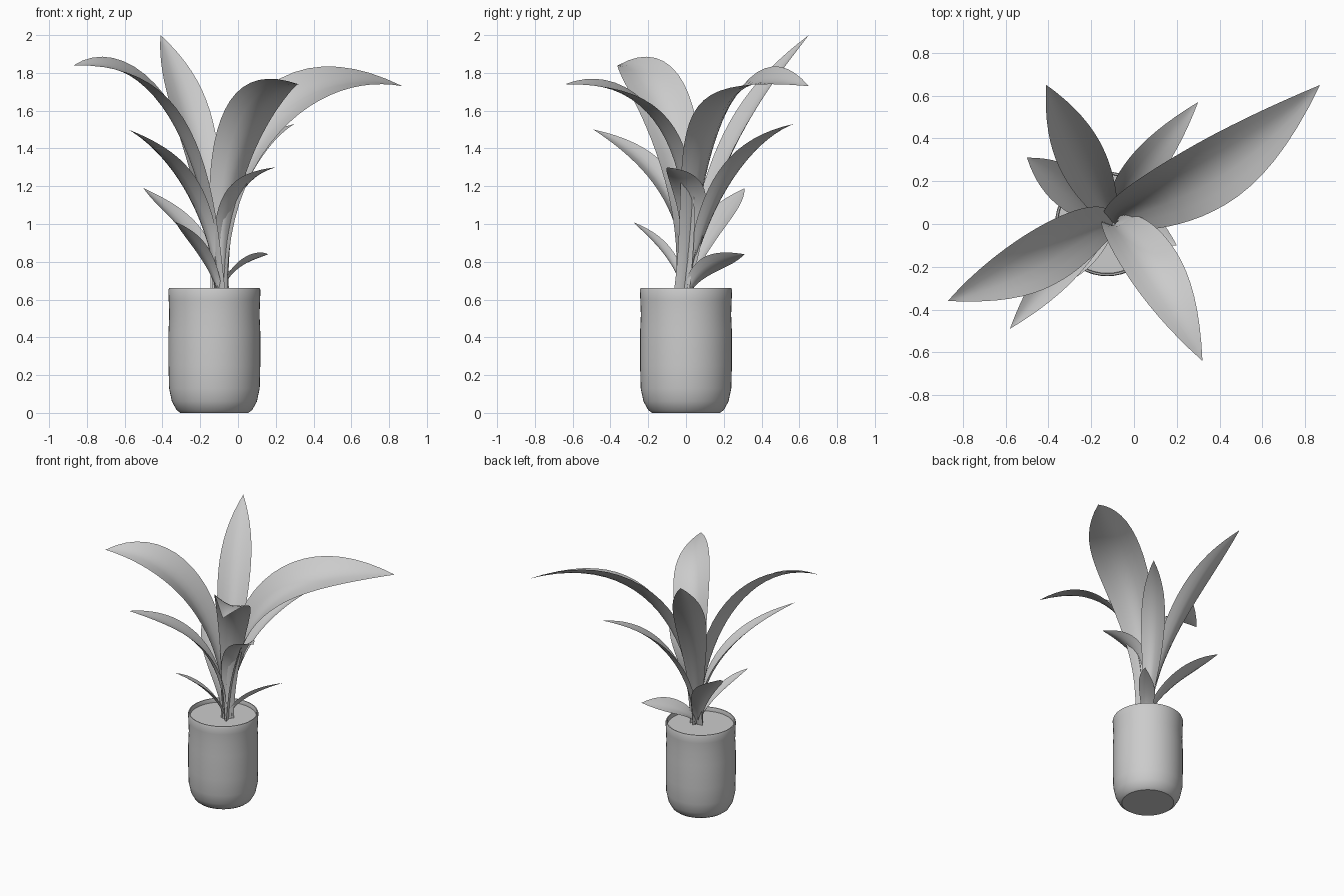
import bpy, bmesh, math
from mathutils import Vector

cube = bpy.data.objects.get("Cube")
if cube:
    bpy.data.objects.remove(cube, do_unlink=True)

GREY = (0.6, 0.6, 0.6, 1)
clay = bpy.data.materials.new("plain grey")
clay.use_nodes = True
clay.diffuse_color = GREY
clay.node_tree.nodes["Principled BSDF"].inputs["Base Color"].default_value = GREY

POT_CENTRE = Vector((-0.125, 0, 0))
ROOT = Vector((-0.09, -0.01, 0))
CROWN = Vector((-0.14, 0.085, 0))
SOIL_Z = 0.63
SIDES = 48
ROWS, HALF_COLS = 22, 3
PEAK = 0.63


def finish(name, bm, angle):
    mesh = bpy.data.meshes.new(name)
    bm.to_mesh(mesh)
    bm.free()
    mesh.materials.append(clay)
    obj = bpy.data.objects.new(name, mesh)
    bpy.context.collection.objects.link(obj)
    bpy.ops.object.select_all(action="DESELECT")
    obj.select_set(True)
    bpy.context.view_layer.objects.active = obj
    bpy.ops.object.shade_smooth_by_angle(angle=math.radians(angle))
    return obj


def ring(bm, r, z):
    turns = [math.tau * i / SIDES for i in range(SIDES)]
    return [bm.verts.new(POT_CENTRE + Vector((r * math.cos(a), r * math.sin(a), z)))
            for a in turns]


def leaf_width(t):
    """Narrow sheath, full blade past the middle, pointed tip."""
    if t < PEAK:
        k = t / PEAK
        return 0.33 + 0.67 * k * k * (3 - 2 * k)
    return 1 - ((t - PEAK) / (1 - PEAK)) ** 2.1


def leaf(name, tip, rise, reach, crest, width, bow=0, roll=0):
    """Channelled blade along a cubic curve from the root to the tip."""
    tip = Vector(tip)
    lean = min(1, (rise - SOIL_Z) / 0.5)
    axis = ROOT.lerp(CROWN, lean)
    out = tip - axis
    out.z = 0
    out.normalize()
    up = Vector((0, 0, 1))
    flat = up.cross(out)
    a = ROOT + out * 0.015 + up * (SOIL_Z - 0.01)
    b = axis + out * 0.03 + up * rise
    c = axis + out * reach + flat * bow * 2 + up * crest

    bm = bmesh.new()
    rows = []
    for i in range(ROWS):
        t = i / ROWS
        s = 1 - t
        p = a * s**3 + b * 3 * s * s * t + c * 3 * s * t * t + tip * t**3
        tangent = ((b - a) * s * s + (c - b) * 2 * s * t + (tip - c) * t * t).normalized()
        # Turn the blade about its own midrib
        lift = tangent.cross(flat).normalized()
        side = flat * math.cos(roll) - lift * math.sin(roll)
        normal = tangent.cross(side).normalized()
        half = width * leaf_width(t)
        cup = half * (0.65 - 0.5 * t)
        row = []
        for j in range(-HALF_COLS, HALF_COLS + 1):
            k = j / HALF_COLS
            row.append(bm.verts.new(p + side * half * k + normal * cup * abs(k) ** 1.5))
        rows.append(row)
    for low, high in zip(rows, rows[1:]):
        for j in range(2 * HALF_COLS):
            bm.faces.new((low[j], low[j + 1], high[j + 1], high[j]))
    point = bm.verts.new(tip)
    for j in range(2 * HALF_COLS):
        bm.faces.new((rows[-1][j], rows[-1][j + 1], point))
    return finish(name, bm, 80)


# Pot with rounded foot and thin rim
pot = bmesh.new()
rings = [ring(pot, r, z) for r, z in [
    (0.18, 0), (0.2, 0.015), (0.225, 0.06), (0.24, 0.13), (0.243, 0.25),
    (0.243, 0.43), (0.239, 0.52), (0.242, 0.6), (0.244, 0.65),
    (0.24, 0.66), (0.233, 0.66), (0.23, 0.65), (0.23, SOIL_Z)]]
for low, high in zip(rings, rings[1:]):
    for i in range(SIDES):
        j = (i + 1) % SIDES
        pot.faces.new((low[i], low[j], high[j], high[i]))
pot.faces.new(rings[0][::-1])
finish("pot", pot, 35)

# Sunken soil disc
soil = bmesh.new()
soil.faces.new(ring(soil, 0.23, SOIL_Z))
finish("soil", soil, 35)

# Large upper leaves: tip, rise, reach, crest height, half width, sideways bow, roll
leaf("upper_leaf_back_left", (0.87, 0.65, 1.73), 1.43, 0.43, 1.88, 0.17, -0.1, -0.4)
leaf("upper_leaf_front_right", (-0.87, -0.36, 1.84), 1.27, 0.34, 1.92, 0.145, 0.04, 0.4)
leaf("upper_leaf_back_right", (-0.41, 0.65, 2.0), 1.2, 0.27, 1.65, 0.112)
leaf("upper_leaf_front_left", (0.32, -0.64, 1.74), 1.3, 0.3, 1.78, 0.132, 0.035, 0.3)

# Middle leaves
leaf("middle_leaf_back_left", (0.3, 0.57, 1.53), 1.0, 0.22, 1.41, 0.082)
leaf("middle_leaf_front_right", (-0.58, -0.49, 1.5), 1.05, 0.28, 1.35, 0.085, 0, 0.2)
leaf("middle_leaf_left", (0.2, -0.1, 1.3), 1.0, 0.1, 1.24, 0.095, 0.01)

# Small lower leaves
leaf("lower_leaf_back_right", (-0.5, 0.31, 1.19), 0.82, 0.26, 1.03, 0.095)
leaf("lower_leaf_back_left", (0.16, 0.31, 0.84), 0.72, 0.18, 0.8, 0.065, 0, 0.55)
leaf("lower_leaf_front_right", (-0.33, -0.28, 1.01), 0.74, 0.2, 0.92, 0.05)
